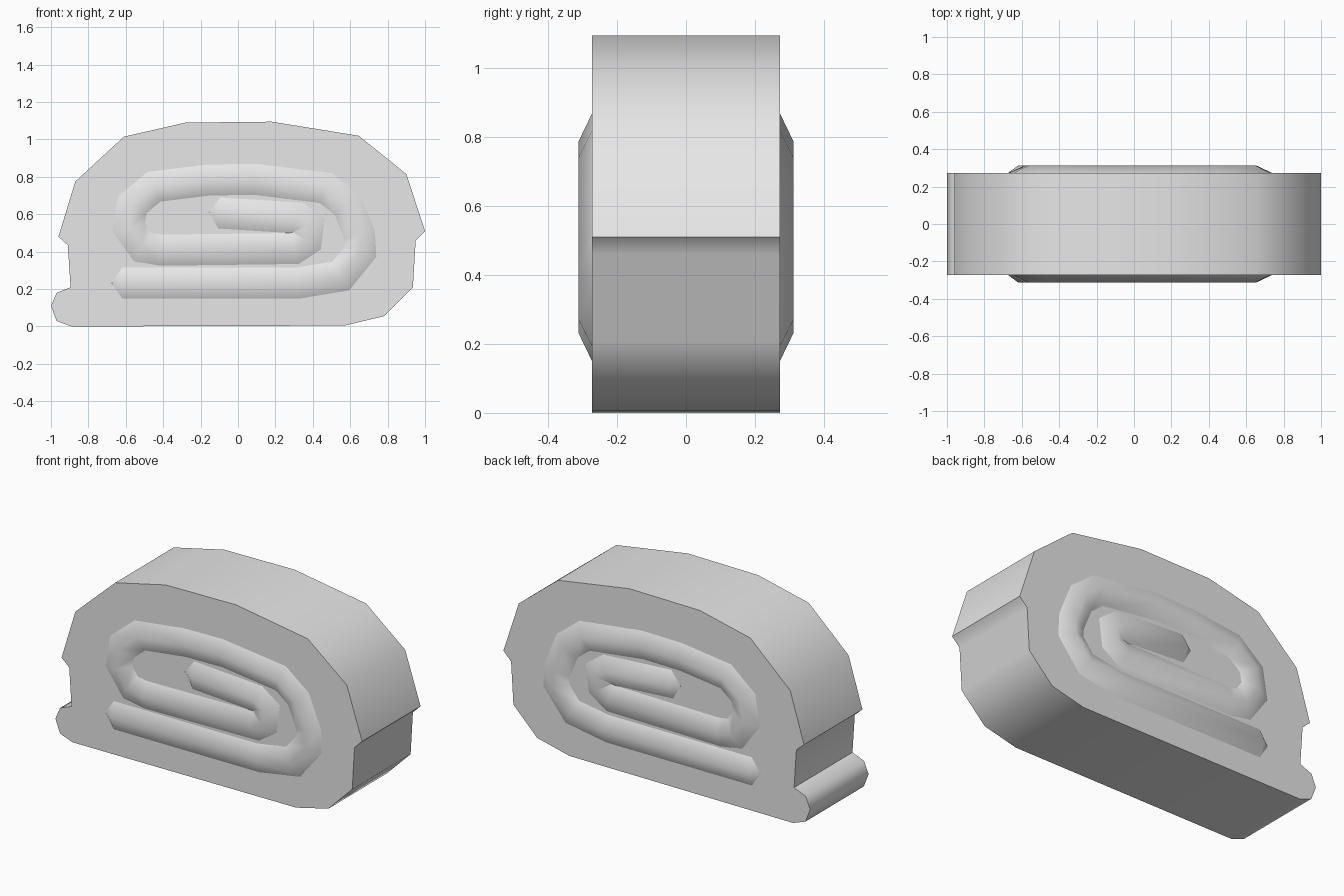
import bpy, bmesh, math
from mathutils import Vector

cube = bpy.data.objects.get("Cube")
if cube:
    bpy.data.objects.remove(cube, do_unlink=True)

grey = bpy.data.materials.new("plain grey")
grey.use_nodes = True
COLOR = (0.8, 0.8, 0.8, 1)
grey.diffuse_color = COLOR
grey.node_tree.nodes["Principled BSDF"].inputs["Base Color"].default_value = COLOR

DEPTH, CREST, HALF = 0.272, 0.312, 0.083


def finish(bm, name, angle):
    bmesh.ops.recalc_face_normals(bm, faces=bm.faces)
    mesh = bpy.data.meshes.new(name)
    bm.to_mesh(mesh)
    bm.free()
    mesh.materials.append(grey)
    obj = bpy.data.objects.new(name, mesh)
    bpy.context.collection.objects.link(obj)
    bpy.ops.object.select_all(action='DESELECT')
    obj.select_set(True)
    bpy.context.view_layer.objects.active = obj
    bpy.ops.object.shade_smooth_by_angle(angle=math.radians(angle))
    return obj


# Rolled slab: outline in x, z, pushed through the depth
outline = [(-.89, 0), (.57, .005), (.78, .055), (.935, .21), (.95, .46), (1, .51),
           (.9, .815), (.645, 1.02), (.18, 1.095), (-.28, 1.09), (-.61, 1.015),
           (-.87, .775), (-.96, .48), (-.91, .435), (-.895, .21), (-.97, .18),
           (-1, .11), (-.97, .03)]
bm = bmesh.new()
face = bm.faces.new([bm.verts.new((x, -DEPTH, z)) for x, z in outline])
ext = bmesh.ops.extrude_face_region(bm, geom=[face])
for v in ext["geom"]:
    if isinstance(v, bmesh.types.BMVert):
        v.co.y = DEPTH
finish(bm, "roll_body", 50)

# Spiral ridge: centre line in x, z, from the outer tail to the inner end
spiral = [(-.62, .232), (.32, .232), (.55, .27), (.655, .4), (.65, .49), (.585, .65),
          (.47, .74), (.09, .787), (-.16, .783), (-.45, .747), (-.565, .65),
          (-.585, .53), (-.51, .425), (-.41, .408), (.3, .417), (.365, .46),
          (.375, .54), (.32, .58), (-.1, .607)]
path = [Vector(p) for p in spiral]


def spiral_ridge(name, side):
    bm = bmesh.new()
    rows = []
    for i, p in enumerate(path):
        before = (p - path[i - 1]).normalized() if i else Vector((0, 0))
        after = (path[i + 1] - p).normalized() if i < len(path) - 1 else Vector((0, 0))
        along = (before + after).normalized()
        # widen at bends so the strip keeps its width
        width = HALF / max(along.dot(after if i == 0 else before), 0.8)
        out = Vector((-along.y, along.x)) * width
        rows.append([bm.verts.new((q.x, side * y, q.y)) for q, y in
                     ((p + out, DEPTH), (p, CREST), (p - out, DEPTH))])
    for a, b in zip(rows, rows[1:]):
        for k in (0, 1):
            bm.faces.new((a[k], a[k + 1], b[k + 1], b[k]))
    # pointed ends
    for row, p, q in ((rows[0], path[0], path[1]), (rows[-1], path[-1], path[-2])):
        t = p + (p - q).normalized() * 0.055
        tip = bm.verts.new((t.x, side * DEPTH, t.y))
        bm.faces.new((row[0], row[1], tip))
        bm.faces.new((row[1], row[2], tip))
    bmesh.ops.recalc_face_normals(bm, faces=bm.faces)
    # crest must face away from the body
    if sum(f.normal.y * f.calc_area() for f in bm.faces) * side < 0:
        bmesh.ops.reverse_faces(bm, faces=bm.faces)
    mesh = bpy.data.meshes.new(name)
    bm.to_mesh(mesh)
    bm.free()
    mesh.materials.append(grey)
    for poly in mesh.polygons:
        poly.use_smooth = True
    bpy.context.collection.objects.link(bpy.data.objects.new(name, mesh))


spiral_ridge("front_spiral_ridge", -1)
spiral_ridge("back_spiral_ridge", 1)
